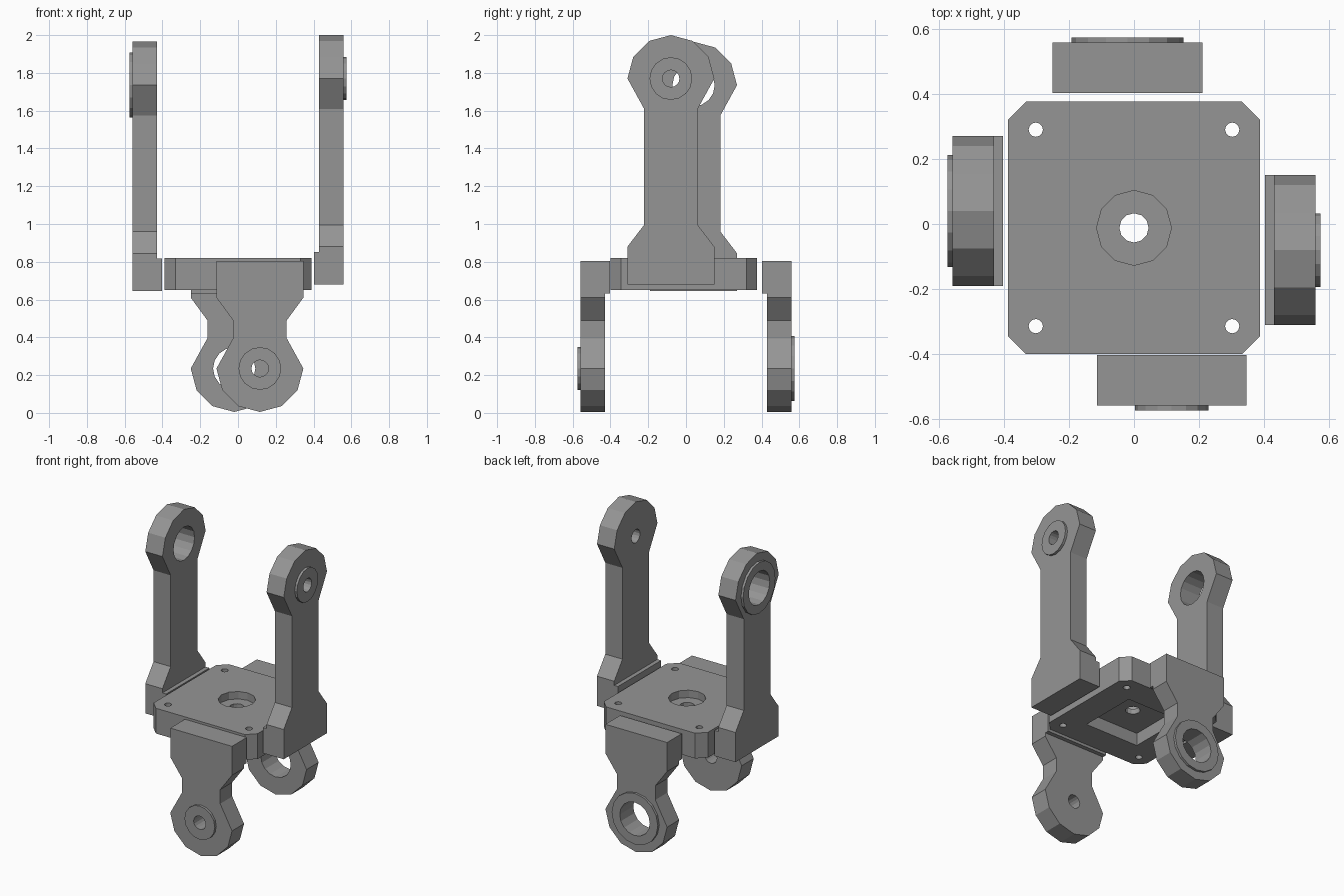
import bpy
import bmesh
from math import cos, sin, tau
from mathutils import Vector

cube = bpy.data.objects.get("Cube")
if cube:
    bpy.data.objects.remove(cube, do_unlink=True)

grey = bpy.data.materials.new("grey plastic")
grey.use_nodes = True
COLOUR = (0.3, 0.3, 0.3, 1)
grey.diffuse_color = COLOUR
grey.node_tree.nodes["Principled BSDF"].inputs["Base Color"].default_value = COLOUR


def ngon(u, v, radius, sides=12):
    return [(u + radius * cos(tau * i / sides), v + radius * sin(tau * i / sides))
            for i in range(sides)]


def rect(u0, u1, v0, v1):
    return [(u0, v0), (u1, v0), (u1, v1), (u0, v1)]


def prism(name, outline, low, high, place):
    """Extrude a 2D outline between two depths; place maps (u, v, depth) to the world."""
    bm = bmesh.new()
    rings = [[bm.verts.new(Vector(place(u, v, d))) for u, v in outline] for d in (low, high)]
    for ring in rings:
        bm.faces.new(ring)
    for i in range(len(outline)):
        bm.faces.new((rings[0][i - 1], rings[0][i], rings[1][i], rings[1][i - 1]))
    bmesh.ops.recalc_face_normals(bm, faces=bm.faces)
    mesh = bpy.data.meshes.new(name)
    bm.to_mesh(mesh)
    bm.free()
    mesh.materials.append(grey)
    obj = bpy.data.objects.new(name, mesh)
    bpy.context.collection.objects.link(obj)
    return obj


def combine(obj, tool, operation):
    """Apply a boolean with the tool, then discard the tool."""
    tool.hide_render = True
    mod = obj.modifiers.new("boolean", 'BOOLEAN')
    mod.operation, mod.solver, mod.object = operation, 'EXACT', tool
    bpy.context.view_layer.objects.active = obj
    bpy.ops.object.modifier_apply(modifier=mod.name)
    bpy.data.objects.remove(tool, do_unlink=True)


# Base plate: chamfered square, screw holes, round recess above, square pocket below
def flat(u, v, d):
    return (u, v - 0.012, d)


H, C = 0.388, 0.332
corners = [(H, -C), (H, C), (C, H), (-C, H), (-H, C), (-H, -C), (-C, -H), (C, -H)]
plate = prism("base_plate", corners, 0.65, 0.82, flat)
cutters = [(ngon(sx * 0.302, sy * 0.302, 0.022), 0.5, 1) for sx in (-1, 1) for sy in (-1, 1)]
cutters += [(ngon(0, 0, 0.115), 0.77, 1), (ngon(0, 0, 0.045), 0.5, 1),
            (rect(-0.2, 0.2, -0.2, 0.2), 0.5, 0.735)]
for outline, low, high in cutters:
    combine(plate, prism("cutter", outline, low, high, flat), 'DIFFERENCE')


# Arms: v runs from the foot (negative) to the pivot head centred on the origin
R, NECK = 0.23, 0.142
INNER, BACK, FACE, RIM = 0.402, 0.43, 0.558, 0.574


def arm(name, place, foot, shoulder, waist, boss, bore):
    side = [(R, foot), (R, shoulder), (NECK, waist), (NECK, -0.16)]
    head = ngon(0, 0, R)[:7]
    outline = side + head + [(-u, v) for u, v in reversed(side)]
    body = prism(name, outline, BACK, FACE, place)
    lip = prism("lip", rect(-R, R, foot, foot + 0.172), INNER, 0.5, place)
    combine(body, lip, 'UNION')
    combine(body, prism("boss", ngon(0, 0, boss, 16), 0.5, RIM, place), 'UNION')
    combine(body, prism("bore", ngon(0, 0, bore, 16), 0.3, 0.7, place), 'DIFFERENCE')


PIN = (0.113, 0.045)
SOCKET = (0.172, 0.112)
TALL = (-1.09, -0.89, -0.775)
SHORT = (-0.57, -0.375, -0.255)
arm("left_arm", lambda u, v, d: (d, u - 0.08, v + 1.77), *TALL, *PIN)
arm("right_arm", lambda u, v, d: (-d, u + 0.04, v + 1.735), *TALL, *SOCKET)
arm("front_arm", lambda u, v, d: (u + 0.116, -d, 0.235 - v), *SHORT, *PIN)
arm("back_arm", lambda u, v, d: (u - 0.02, d, 0.235 - v), *SHORT, *SOCKET)
